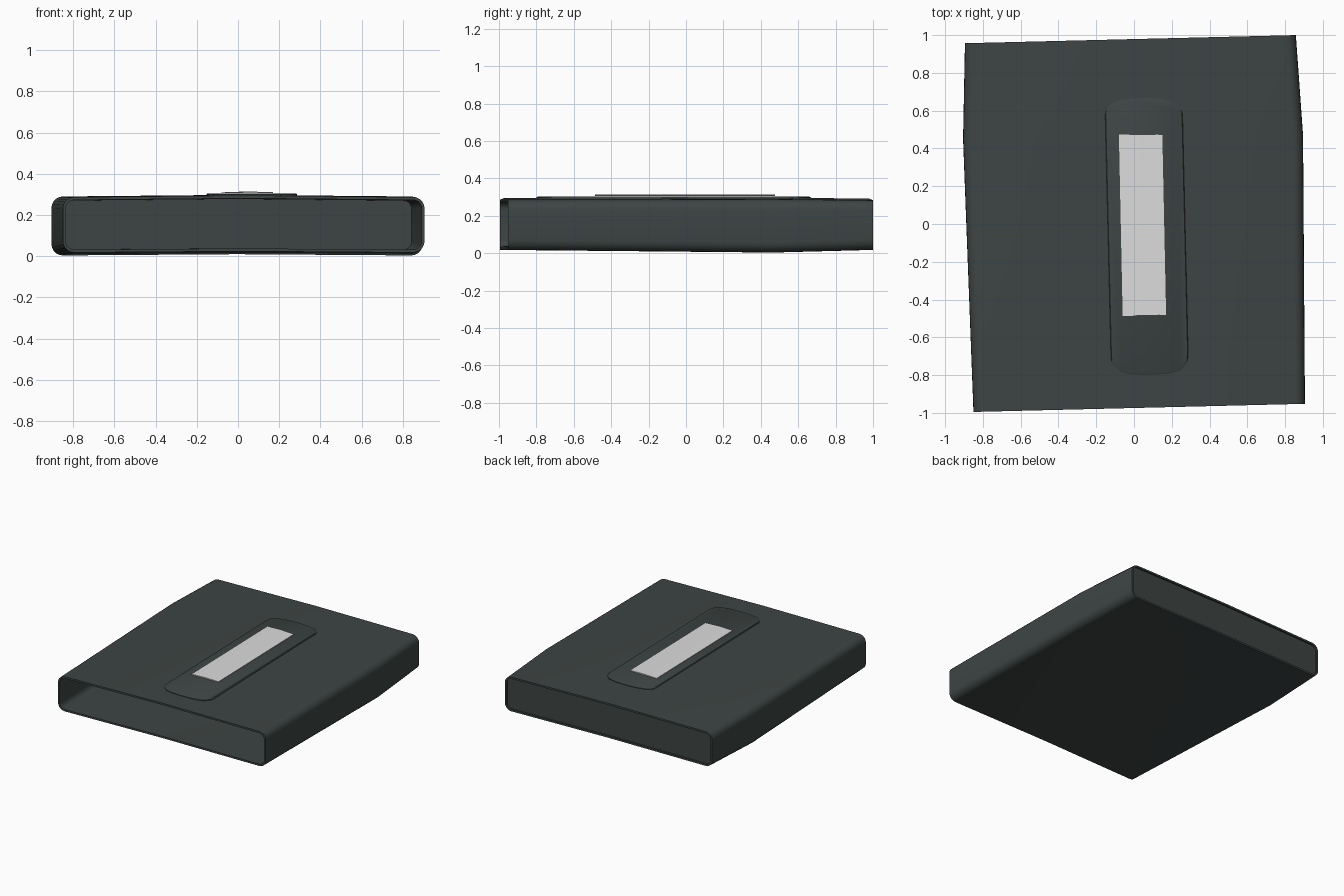
import bpy, bmesh, math

if "Cube" in bpy.data.objects:
    bpy.data.objects.remove(bpy.data.objects["Cube"])


def material(name, rgb):
    m = bpy.data.materials.new(name)
    m.diffuse_color = (*rgb, 1)
    m.use_nodes = True
    m.node_tree.nodes["Principled BSDF"].inputs["Base Color"].default_value = m.diffuse_color
    return m


charcoal = material("charcoal", (0.047, 0.059, 0.057))
silver = material("silver", (0.72, 0.72, 0.72))


def finish(bm, name, mat, angle=35):
    me = bpy.data.meshes.new(name)
    bm.to_mesh(me)
    bm.free()
    ob = bpy.data.objects.new(name, me)
    bpy.context.collection.objects.link(ob)
    me.materials.append(mat)
    bpy.ops.object.select_all(action='DESELECT')
    ob.select_set(True)
    bpy.context.view_layer.objects.active = ob
    bpy.ops.object.shade_smooth_by_angle(angle=math.radians(angle))
    return ob


# Slightly warped stations along the sleeve: left (x, y), right (x, y), bottom z, top z
STATIONS = [
    ((-0.85, -0.995), (0.905, -0.952), 0.018, 0.287),
    ((-0.905, 0.45), (0.895, 0.47), 0.004, 0.290),
    ((-0.895, 0.957), (0.857, 1.0), 0.018, 0.284),
]


def ring(bm, station, inset, push=0.0):
    """Rounded rectangular cross-section with a faint crown on top."""
    (lx, ly), (rx, ry), z0, z1 = station
    z0, z1 = z0 + inset, z1 - inset
    w, r, seg = rx - lx, 0.055 - inset, 5
    a, b = inset, w - inset
    pts = []
    corners = [(b - r, z1 - r, 0), (a + r, z1 - r, 90),
               (a + r, z0 + r, 180), (b - r, z0 + r, 270)]
    for k, (cx, cz, start) in enumerate(corners):
        for i in range(seg + 1):
            t = math.radians(start + 90 * i / seg)
            pts.append((cx + r * math.cos(t), cz + r * math.sin(t)))
        if k == 0:
            pts.append((w / 2, z1 + 0.008))
        if k == 2:
            pts.append((w / 2, z0 + 0.006))
    return [bm.verts.new((lx + u, ly + (ry - ly) * u / w + push, z)) for u, z in pts]


# Sleeve: open at the front, closed at the back with a small raised rim
bm = bmesh.new()
WALL = 0.014
rings = [ring(bm, s, 0) for s in STATIONS]
rings.append(ring(bm, STATIONS[2], WALL))
rings.append(ring(bm, STATIONS[2], WALL, -0.012))
n = len(rings[0])


def bridge(a, b):
    for i in range(n):
        j = (i + 1) % n
        bm.faces.new((a[i], a[j], b[j], b[i]))


for a, b in zip(rings, rings[1:]):
    bridge(a, b)
bm.faces.new(rings[-1])
inner = [ring(bm, STATIONS[0], WALL), ring(bm, STATIONS[1], WALL),
         ring(bm, STATIONS[2], WALL, -0.024)]
bridge(rings[0], inner[0])
bridge(inner[0], inner[1])
bridge(inner[1], inner[2])
bm.faces.new(inner[2])
bmesh.ops.recalc_face_normals(bm, faces=bm.faces)
finish(bm, "sleeve", charcoal)

# Raised panel with rounded ends on the top
outline = [(-0.153, 0.58), (-0.143, 0.615), (-0.105, 0.645), (-0.03, 0.663), (0.055, 0.668),
           (0.14, 0.664), (0.21, 0.648), (0.247, 0.61), (0.257, 0.58),
           (0.287, -0.70), (0.28, -0.735), (0.245, -0.775), (0.18, -0.793), (0.07, -0.80),
           (-0.02, -0.796), (-0.075, -0.78), (-0.115, -0.74), (-0.122, -0.71)]
bm = bmesh.new()
cx, cy = 0.065, -0.065
layers = []
for z, s in ((0.28, 1), (0.299, 1), (0.304, 0.985)):
    layers.append([bm.verts.new((cx + (x - cx) * s, cy + (y - cy) * s, z)) for x, y in outline])
m = len(outline)
for a, b in zip(layers, layers[1:]):
    for i in range(m):
        j = (i + 1) % m
        bm.faces.new((a[i], a[j], b[j], b[i]))
bm.faces.new(layers[0])
bm.faces.new(layers[-1])
bmesh.ops.recalc_face_normals(bm, faces=bm.faces)
finish(bm, "raised_panel", charcoal)

# Thin silver plate with a shallow lengthwise ridge
bm = bmesh.new()
sections = [((-0.08, 0.475), (0.035, 0.475), (0.15, 0.472)),
            ((-0.06, -0.487), (0.055, -0.485), (0.17, -0.482))]
rows = []
for sec in sections:
    top = [bm.verts.new((x, y, z)) for (x, y), z in zip(sec, (0.310, 0.314, 0.311))]
    low = [bm.verts.new((x, y, 0.306)) for x, y in reversed(sec)]
    rows.append(top + low)
a, b = rows
for i in range(6):
    j = (i + 1) % 6
    bm.faces.new((a[i], a[j], b[j], b[i]))
bm.faces.new(a)
bm.faces.new(b)
bmesh.ops.recalc_face_normals(bm, faces=bm.faces)
finish(bm, "silver_plate", silver)
